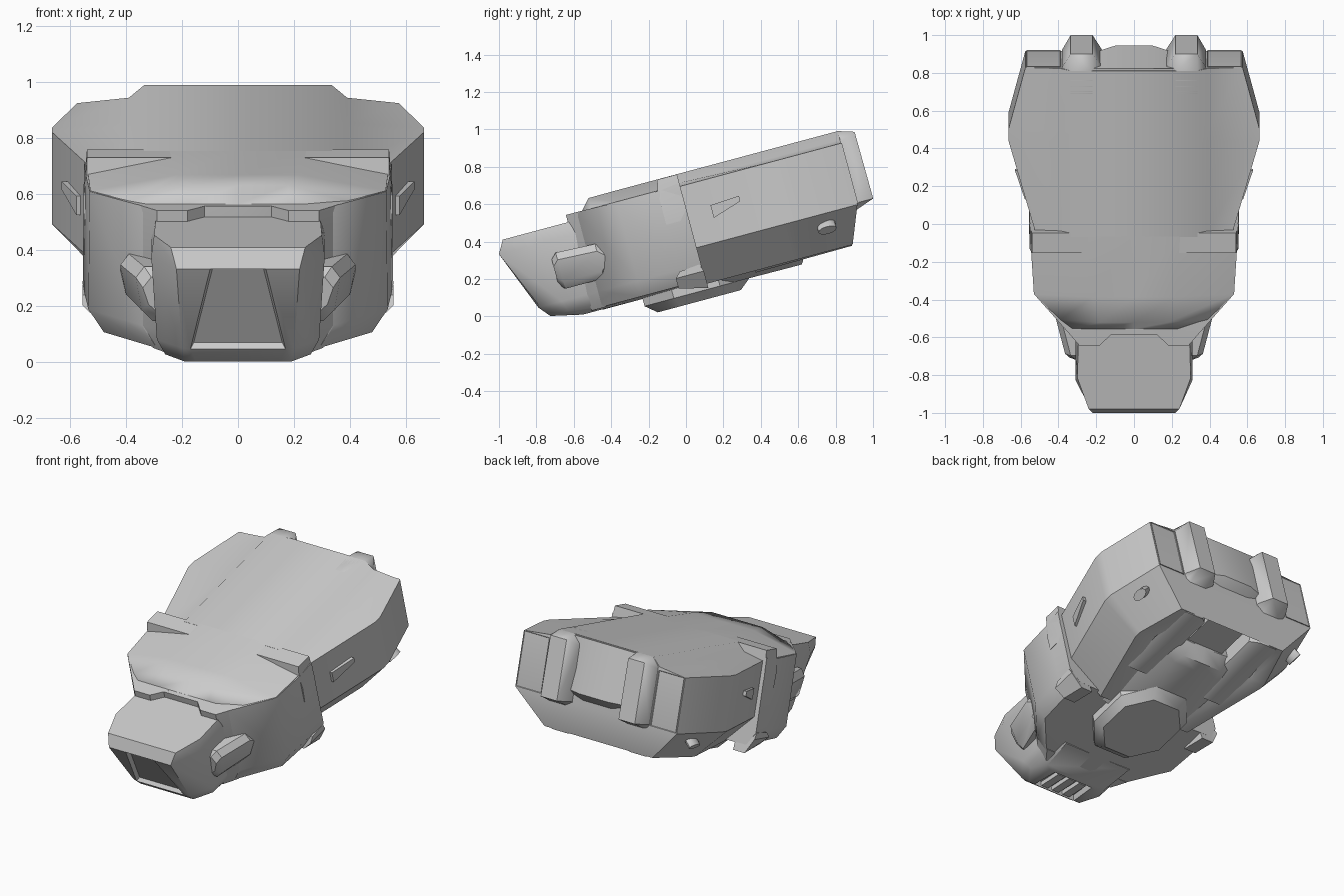
import bpy
import bmesh
from math import radians
from mathutils import Vector

if "Cube" in bpy.data.objects:
    bpy.data.objects.remove(bpy.data.objects["Cube"])

PITCH = radians(15)  # whole craft sits nose down

grey = bpy.data.materials.new("hull grey")
grey.use_nodes = True
grey.diffuse_color = (0.6, 0.6, 0.6, 1)
grey.node_tree.nodes["Principled BSDF"].inputs["Base Color"].default_value = (0.6, 0.6, 0.6, 1)


def finish(name, bm, mirror=False, angle=35):
    """Turn a bmesh into a pitched, shaded object."""
    bmesh.ops.remove_doubles(bm, verts=bm.verts, dist=0.0005)
    bmesh.ops.recalc_face_normals(bm, faces=bm.faces)
    mesh = bpy.data.meshes.new(name)
    bm.to_mesh(mesh)
    bm.free()
    mesh.materials.append(grey)
    obj = bpy.data.objects.new(name, mesh)
    bpy.context.collection.objects.link(obj)
    obj.rotation_euler.x = PITCH
    bpy.ops.object.select_all(action="DESELECT")
    obj.select_set(True)
    bpy.context.view_layer.objects.active = obj
    bpy.ops.object.shade_smooth_by_angle(angle=radians(angle))
    if mirror:
        obj.modifiers.new("mirror", "MIRROR").use_mirror_merge = False
    return obj


def skin(rings, symmetric=False):
    """Join rings of (x, along, up) points; symmetric rings are half sections."""
    bm = bmesh.new()
    loops = []
    for ring in rings:
        full = list(ring)
        if symmetric:
            full += [(-x, u, w) for x, u, w in reversed(ring)]
        loops.append([bm.verts.new(p) for p in full])
    count = len(loops[0])
    for a, b in zip(loops, loops[1:]):
        for i in range(count):
            j = (i + 1) % count
            bm.faces.new((a[i], a[j], b[j], b[i]))
    for loop in (loops[0], loops[-1]):
        if symmetric:
            for i in range(count // 2 - 1):
                bm.faces.new((loop[i], loop[i + 1], loop[-2 - i], loop[-1 - i]))
        else:
            bm.faces.new(loop)
    return bm


def at(u, section):
    """Cross-section at one station along the craft."""
    return [(x, u, w) for x, w in section]


def level(w, outline):
    """Plan outline at one height."""
    return [(x, u, w) for x, u in outline]


def side(x, profile):
    """Side profile at one distance from the centre line."""
    return [(x, u, w) for u, w in profile]


def box(x0, x1, w0, w1):
    """Rectangular section."""
    return [(x0, w0), (x1, w0), (x1, w1), (x0, w1)]


def inset_facing(bm, direction, near, thickness, depth):
    """Sink a panel into the face looking along direction closest to near."""
    bmesh.ops.recalc_face_normals(bm, faces=bm.faces)
    bm.normal_update()
    facing = [f for f in bm.faces if f.normal.dot(Vector(direction)) > 0.7]
    face = min(facing, key=lambda f: (f.calc_center_median() - Vector(near)).length)
    bmesh.ops.inset_region(bm, faces=[face], thickness=thickness, depth=-depth)


# Nose block with a sunken trapezoid in front and a slotted chin
BACK = -0.3
nose = skin([
    level(.65, [(.1, -.84), (.24, -.84), (.3, -.67), (.29, BACK)]),
    level(.58, [(.1, -.88), (.22, -.88), (.31, -.7), (.31, BACK)]),
    level(.25, [(.17, -.75), (.2, -.74), (.29, -.62), (.29, BACK)]),
    level(.19, [(.15, -.7), (.19, -.7), (.26, -.6), (.27, BACK)]),
    level(.152, [(.14, -.53), (.18, -.53), (.22, -.5), (.24, BACK)]),
], symmetric=True)
inset_facing(nose, (0, -1, 0), (0, -.82, .42), .015, .025)
inset_facing(nose, (0, 0, -1), (0, -.62, .17), .015, .03)
finish("nose", nose, angle=40)
for slot in (-1, 0, 1):
    x = slot * .08
    rib = skin([at(-.69, box(x - .025, x + .025, .191, .24)),
                at(-.54, box(x - .025, x + .025, .158, .22))])
    finish("chin_rib", rib)

# Forward hull, with brows either side of the nose plate notch
def hull(u, width, top):
    return at(u, [(0, top), (width, top), (width + .005, .25), (width - .05, .165), (0, .15)])

finish("forward_hull", skin([hull(-.42, .34, .69), hull(-.2, .53, .685), hull(.04, .545, .685),
                             hull(.15, .55, .7)], symmetric=True), angle=50)
brow = [(.1, -.4), (.12, -.42), (.18, -.48), (.29, -.48), (.357, -.4)]
finish("brow", skin([level(.69, brow), level(.25, brow),
                     level(.16, [(x * .85, u) for x, u in brow])]), mirror=True)

# Raised deck sloping out to the hull edges, and the collar behind it
def deck(u, top, inner, outer):
    return at(u, [(0, top), (inner, top), (outer, .688), (outer, .6)])

finish("deck", skin([deck(-.39, .69, .18, .33), deck(-.34, .746, .18, .39),
                     deck(-.2, .747, .22, .528), deck(.15, .747, .24, .54)],
                    symmetric=True), angle=60)

def collar(u, top):
    return at(u, [(0, top), (.54, top), (.553, .6), (.55, .5)])

finish("collar", skin([collar(.025, .68), collar(.04, .746), collar(.15, .746)],
                      symmetric=True), angle=50)

# Slanted feet under the collar
foot = [(0, .155), (.03, .24), (.14, .25), (.155, .115)]
finish("collar_foot", skin([side(.42, foot), side(.5, foot),
                            side(.555, [(u, max(w, .21)) for u, w in foot])]), mirror=True)

# Cheek pods on the tapering sides
def pod(u, x, low, high):
    return at(u, [(.2, low), (x - .05, low), (x - .01, low + .04), (x + .01, high - .04),
                  (x - .02, high), (.2, high)])

finish("cheek_pod", skin([pod(-.615, .33, .34, .48), pod(-.585, .355, .31, .51),
                          pod(-.37, .41, .31, .5), pod(-.335, .41, .34, .47)]), mirror=True)

# Rear hull with wide side housings and an open hollow at the lower rear
def rear_section(u, width, low_u, hollow_u, hollow_w):
    upper = at(u, [(0, .747), (.335, .747), (.39, .7), (width, .68), (width, .34)])
    lower = at(low_u, [(width - .19, .14), (width - .29, .14)])
    return upper + lower + at(hollow_u, [(.2, hollow_w), (0, hollow_w)])

finish("rear_hull", skin([rear_section(.13, .52, .13, .13, .2),
                          rear_section(.64, .665, .64, .62, .2),
                          rear_section(.7, .665, .68, .66, .22),
                          rear_section(1.04, .575, .96, .9, .35)], symmetric=True), angle=42)

# Framed rear plates at the ends of the housings
plate = skin([at(u, box(.39, .57, .345, .68)) for u in (1.0, 1.045)])
inset_facing(plate, (0, 1, 0), (.48, 1.04, .5), .015, .02)
finish("rear_plate", plate, mirror=True)

# Rear columns that curl under and run forward to the belly
def column(back):
    return [(.9, .747 - back * .6), (1.04, .747 - back * .6), (1.126 - back, .72 - back * .4),
            (1.13 - back, .35), (1.03 - back * .5, .315), (.955 - back * .5, .135 + back * .3),
            (.42, .13 + back * .3), (.42, .6)]

finish("rear_column", skin([side(.17, column(.08)), side(.22, column(0)),
                            side(.335, column(0)), side(.38, column(.08))]), mirror=True, angle=50)

# Sloped panel between the columns
def panel(back):
    return [(.85, .744), (1.05, .742), (1.09 - back, .42), (1.0 - back, .34), (.7, .24), (.7, .6)]

finish("rear_panel", skin([side(-.22, panel(.04)), side(-.1, panel(0)),
                           side(.1, panel(0)), side(.22, panel(.04))]), angle=50)

# Keel, exhaust box and belly turret
def keel(u, width, low):
    return at(u, [(0, low), (width, low), (width + .16, .2), (width + .16, .3)])

finish("keel", skin([keel(.1, .2, .112), keel(.6, .16, .108), keel(.67, .14, .108),
                     keel(.72, .1, .19)], symmetric=True), angle=40)
exhaust = skin([at(u, box(-.13, .13, .2, .32)) for u in (.7, .92)])
inset_facing(exhaust, (0, 1, 0), (0, .92, .26), .015, .06)
finish("exhaust", exhaust)

def octagon(w, half_x, front_u, rear_u):
    cut = (rear_u - front_u) * .28
    return level(w, [(half_x * .45, front_u), (half_x, front_u + cut),
                     (half_x, rear_u - cut), (half_x * .45, rear_u)])

finish("belly_turret", skin([octagon(.2, .25, -.2, .38), octagon(.11, .25, -.2, .38),
                             octagon(.06, .21, -.14, .32)], symmetric=True))

# Small fins and vents on the housings
finish("side_fin", skin([at(.28, box(.5, .578, .47, .54)),
                         at(.44, box(.5, .63, .52, .55))]), mirror=True)
vent = bmesh.new()
bmesh.ops.create_cone(vent, cap_ends=True, segments=12, radius1=.05, radius2=.05, depth=.06)
for v in vent.verts:
    v.co = Vector((.57 + v.co.z * .7 + v.co.x * .4, .85 + v.co.y, .27 - v.co.z * .7 + v.co.x * .4))
inset_facing(vent, (.7, 0, -.7), (.6, .85, .24), .012, .03)
finish("side_vent", vent, mirror=True)
